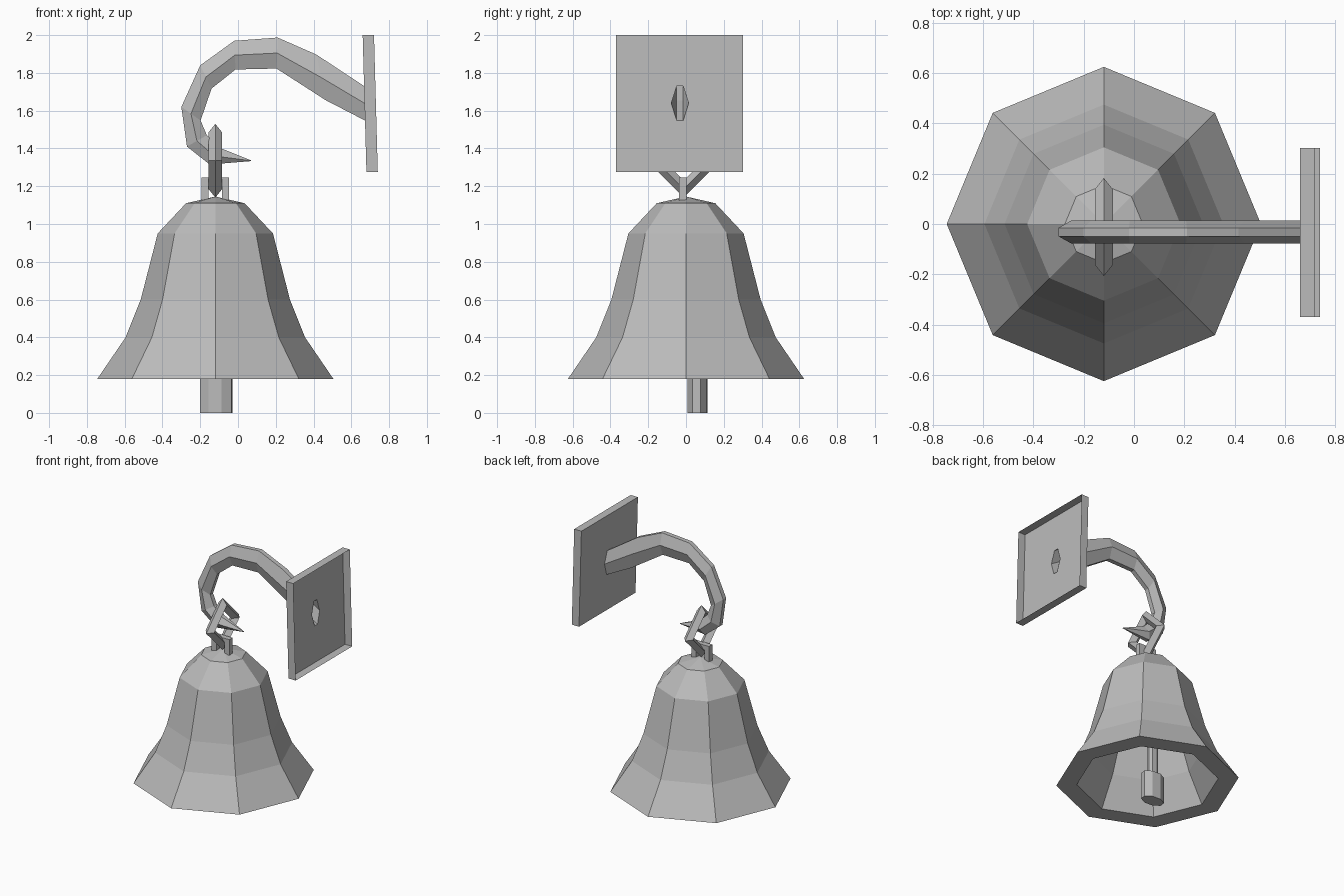
import bpy, bmesh
from math import cos, sin, pi
from mathutils import Vector

if "Cube" in bpy.data.objects:
    bpy.data.objects.remove(bpy.data.objects["Cube"])

metal = bpy.data.materials.new("grey metal")
metal.use_nodes = True
GREY = (0.5, 0.5, 0.5, 1)
metal.diffuse_color = GREY
metal.node_tree.nodes["Principled BSDF"].inputs["Base Color"].default_value = GREY

BELL_X = -0.12   # bell axis
ARM_Y = -0.032   # plane of the bracket


def finish(name, bm):
    bmesh.ops.remove_doubles(bm, verts=bm.verts, dist=1e-5)
    bmesh.ops.recalc_face_normals(bm, faces=bm.faces)
    mesh = bpy.data.meshes.new(name)
    bm.to_mesh(mesh)
    bm.free()
    mesh.materials.append(metal)
    obj = bpy.data.objects.new(name, mesh)
    bpy.context.collection.objects.link(obj)
    return obj


def skin(name, rings, closed=False, cap_start=False, cap_end=False):
    """Join matching rings of points into a faceted surface."""
    bm = bmesh.new()
    loops = [[bm.verts.new(p) for p in ring] for ring in rings]
    pairs = list(zip(loops, loops[1:]))
    if closed:
        pairs.append((loops[-1], loops[0]))
    for a, b in pairs:
        n = len(a)
        for i in range(n):
            j = (i + 1) % n
            bm.faces.new((a[i], a[j], b[j], b[i]))
    if cap_start:
        bm.faces.new(loops[0])
    if cap_end:
        bm.faces.new(loops[-1])
    return finish(name, bm)


def ring(cx, cy, z, rx, ry, sides=8, turn=0.0):
    return [Vector((cx + rx * cos(turn + 2 * pi * i / sides),
                    cy + ry * sin(turn + 2 * pi * i / sides), z))
            for i in range(sides)]


# Bell: thick eight-sided wall, from the inside crown over the rim to the top
profile = [(0.10, 1.04), (0.215, 0.92), (0.30, 0.60), (0.37, 0.40), (0.485, 0.18),
           (0.625, 0.18), (0.475, 0.40), (0.395, 0.60), (0.305, 0.95),
           (0.155, 1.11), (0.002, 1.145)]
skin("bell", [ring(BELL_X, 0, z, r, r) for r, z in profile],
     cap_start=True, cap_end=True)

# Clapper: slim rod with a heavier end
clapper = [(0.09, 0.055, 0.0), (0.09, 0.055, 0.2), (0.042, 0.028, 0.2), (0.042, 0.028, 1.05)]
skin("clapper", [ring(BELL_X + 0.005, 0.06, z, rx, ry, 8, 0.3) for rx, ry, z in clapper],
     cap_start=True, cap_end=True)

# Bell loop: small square arch on the crown
arch = [(-0.073, 1.11), (-0.073, 1.245), (0.073, 1.245), (0.073, 1.11),
        (0.035, 1.11), (0.035, 1.21), (-0.035, 1.21), (-0.035, 1.11)]
skin("bell_loop", [[Vector((BELL_X + x, y, z)) for x, z in arch] for y in (-0.037, 0.003)],
     cap_start=True, cap_end=True)

# Link: diamond-shaped ring with a diamond section
section = [(0.195, 0), (0.15, 0.036), (0.105, 0), (0.15, -0.036)]
skin("link", [[Vector((BELL_X + x, -0.012 + r * cos(k * pi / 2), 1.335 + r * sin(k * pi / 2)))
               for r, x in section] for k in range(4)], closed=True)

# Hook arm: six-sided tapering bar, given by its outer and inner edge (x, z)
outer = [(0.668, 1.73), (0.415, 1.897), (0.21, 1.987), (-0.02, 1.97), (-0.20, 1.84),
         (-0.30, 1.62), (-0.27, 1.41), (-0.15, 1.315), (0.07, 1.333)]
inner = [(0.674, 1.547), (0.465, 1.655), (0.204, 1.823), (-0.013, 1.818), (-0.14, 1.717),
         (-0.198, 1.548), (-0.165, 1.47), (-0.10, 1.405), (0.07, 1.337)]


def arm_ring(o, i, size=1.0):
    def mix(t, y):
        return Vector((o[0] + (i[0] - o[0]) * t, ARM_Y + y * size, o[1] + (i[1] - o[1]) * t))
    return [mix(0, -0.017), mix(0, 0.017), mix(0.5, 0.046),
            mix(1, 0.017), mix(1, -0.017), mix(0.5, -0.046)]


arm_rings = [arm_ring(o, i) for o, i in zip(outer[:-1], inner[:-1])]
arm_rings.append(arm_ring(outer[-1], inner[-1], 0.1))
skin("hook_arm", arm_rings, cap_end=True)

# Wall plate: shallow tray, open towards the wall, with a hole where the arm enters
bm = bmesh.new()
Y0, Y1, Z0, Z1 = -0.37, 0.303, 1.275, 2.0
corners = [(Y0, Z0), (Y1, Z0), (Y1, Z1), (Y0, Z1)]


def plate_x(z):
    return 0.66 + 0.02 * (Z1 - z) / (Z1 - Z0)


front = [bm.verts.new((plate_x(z), y, z)) for y, z in corners]
back = [bm.verts.new((plate_x(z) + 0.06, y, z)) for y, z in corners]
hole = [bm.verts.new((plate_x(p.z), p.y, p.z)) for p in arm_rings[0]]
edges = [bm.edges.new((loop[k], loop[(k + 1) % len(loop)]))
         for loop in (front, hole) for k in range(len(loop))]
bmesh.ops.triangle_fill(bm, edges=edges, use_beauty=True, normal=(-1, 0, 0))
for k in range(4):
    j = (k + 1) % 4
    bm.faces.new((front[k], front[j], back[j], back[k]))
finish("wall_plate", bm)
